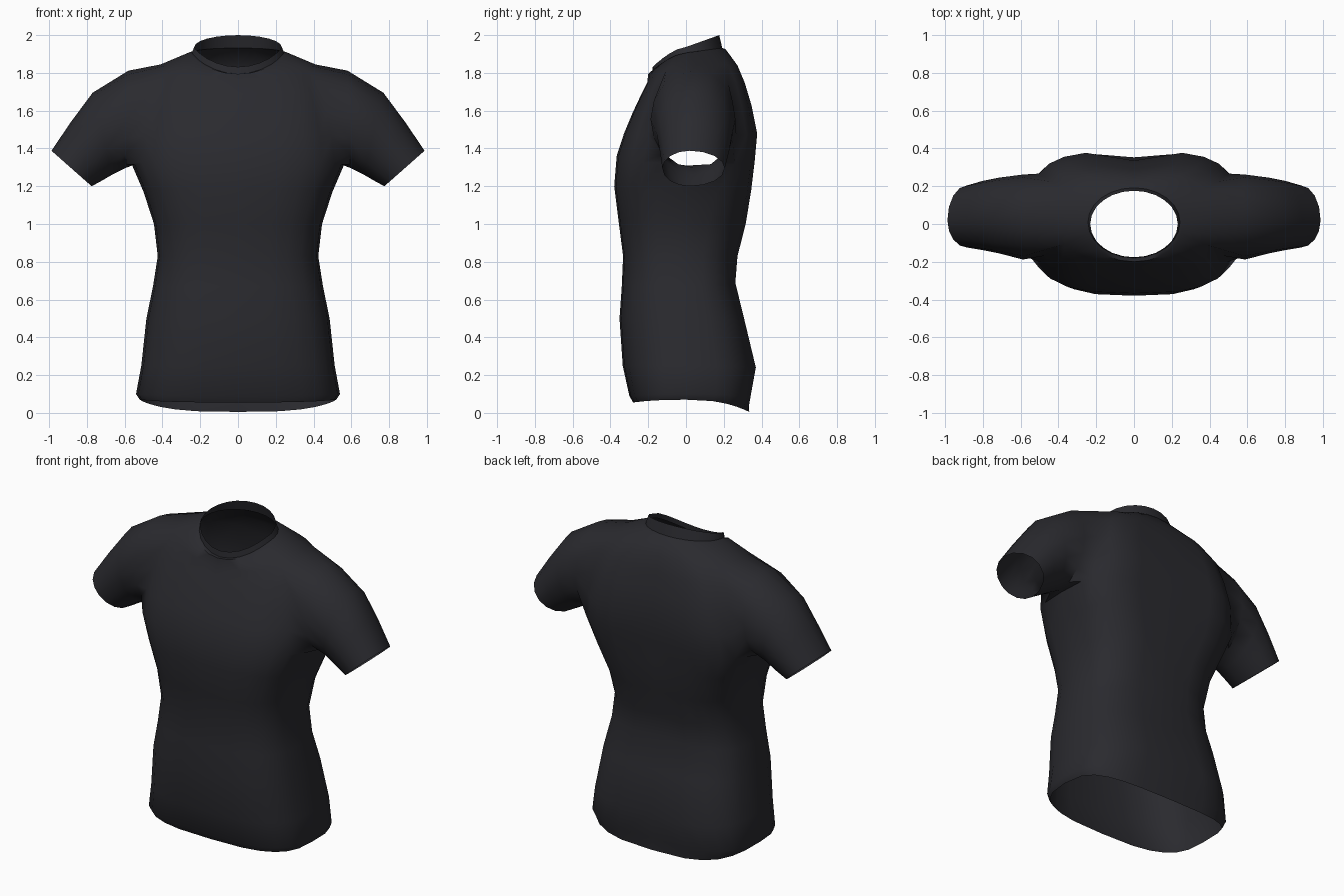
import bpy, bmesh, math
from mathutils import Vector

if "Cube" in bpy.data.objects:
    bpy.data.objects.remove(bpy.data.objects["Cube"])

M = 12  # columns from front centre to back centre on the half body

# half width, y front, y side, y back, z front, z side, z back, roundness, centre-back groove
RINGS = [
    (.520, -.280, .00, .335, .055, .070, .005, .64, .000),  # hem
    (.540, -.300, .02, .348, .090, .100, .080, .64, .020),
    (.512, -.335, .02, .378, .250, .250, .240, .68, .025),
    (.485, -.352, .00, .315, .500, .500, .500, .70, .010),
    (.450, -.340, -.02, .268, .670, .670, .690, .70, .010),  # waist
    (.425, -.333, -.03, .280, .830, .830, .830, .70, .015),
    (.445, -.355, -.02, .324, 1.00, 1.00, 1.00, .68, .025),
    (.500, -.380, .00, .352, 1.20, 1.17, 1.18, .66, .035),
    (.560, -.367, .02, .370, 1.36, 1.31, 1.33, .66, .042),   # armpit
    (.545, -.328, .02, .384, 1.48, 1.46, 1.48, .66, .048),
    (.515, -.282, .03, .353, 1.59, 1.60, 1.63, .66, .038),
    (.480, -.235, .04, .316, 1.69, 1.74, 1.75, .68, .025),
    (.410, -.205, .04, .278, 1.75, 1.845, 1.84, .75, .012),  # shoulder
    (.258, -.200, .01, .210, 1.795, 1.908, 1.925, .95, 0),   # collar seam
    (.244, -.180, .01, .192, 1.795, 1.908, 1.932, 1.0, 0),
    (.232, -.176, .00, .176, 1.832, 1.937, 2.00, 1.0, 0),    # collar top
]
ARMPIT, SHOULDER, COLLAR = 8, 12, 13
C0, C1 = 4, 8  # columns bounding the armhole

# top (x, z), bottom (x, z), y front, y back, y of top
SLEEVE = [
    ((.580, 1.812), (.595, 1.297), -.188, .262, .05),
    ((.770, 1.695), (.665, 1.262), -.155, .245, .04),
    ((.885, 1.540), (.720, 1.230), -.138, .228, .03),
    ((.988, 1.388), (.775, 1.200), -.125, .205, .02),
]


def torso_point(r, i):
    w, yf, ys, yb, zf, zs, zb, p, groove = RINGS[r]
    t = -math.pi / 2 + math.pi * i / M
    c, s = abs(math.cos(t)), abs(math.sin(t))
    end_y, end_z = (yf, zf) if t < 0 else (yb, zb)
    if t > 0 and ARMPIT - 1 <= r < SHOULDER:
        p -= .10  # the upper back is squarer than the chest
    y = ys + (end_y - ys) * s ** p
    if i == M:
        y -= groove
    x = 0 if i in (0, M) else w * c ** p
    bend = 1.0 if r >= COLLAR and t > 0 else 1.6
    return Vector((x, y, zs + (end_z - zs) * s ** bend))


bm = bmesh.new()

# torso and collar, leaving out the armhole
in_hole = lambda r, i: ARMPIT < r < SHOULDER and C0 < i < C1
grid = [[None if in_hole(r, i) else bm.verts.new(torso_point(r, i))
         for i in range(M + 1)] for r in range(len(RINGS))]
for r in range(len(RINGS) - 1):
    for i in range(M):
        if ARMPIT <= r < SHOULDER and C0 <= i < C1:
            continue
        bm.faces.new((grid[r][i], grid[r][i + 1], grid[r + 1][i + 1], grid[r + 1][i]))

# sleeve grown from the armhole edge, starting under the arm and going round the back
mid = (C0 + C1) // 2
loop = [grid[ARMPIT][i] for i in range(mid, C1 + 1)]
loop += [grid[r][C1] for r in range(ARMPIT + 1, SHOULDER)]
loop += [grid[SHOULDER][i] for i in range(C1, C0 - 1, -1)]
loop += [grid[r][C0] for r in range(SHOULDER - 1, ARMPIT, -1)]
loop += [grid[ARMPIT][i] for i in range(C0, mid)]
n = len(loop)
for top, bot, yf, yb, yc in SLEEVE:
    ring = []
    for k in range(n):
        a = math.tau * k / n
        u, v = (1 - math.cos(a)) / 2, math.sin(a)
        y = yc + ((yb - yc) if v > 0 else (yc - yf)) * v
        ring.append(bm.verts.new((bot[0] + (top[0] - bot[0]) * u, y,
                                  bot[1] + (top[1] - bot[1]) * u)))
    for k in range(n):
        j = (k + 1) % n
        bm.faces.new((loop[k], loop[j], ring[j], ring[k]))
    loop = ring

bmesh.ops.recalc_face_normals(bm, faces=bm.faces[:])
# make sure the front of the chest faces forward
bm.faces.ensure_lookup_table()
bm.normal_update()
if bm.faces[4 * M].normal.y > 0:
    bmesh.ops.reverse_faces(bm, faces=bm.faces[:])

mesh = bpy.data.meshes.new("shirt")
bm.to_mesh(mesh)
bm.free()
shirt = bpy.data.objects.new("shirt", mesh)
bpy.context.collection.objects.link(shirt)

# dark cloth
cloth = bpy.data.materials.new("dark_cloth")
cloth.diffuse_color = (.023, .023, .028, 1)
cloth.use_nodes = True
cloth.node_tree.nodes["Principled BSDF"].inputs["Base Color"].default_value = cloth.diffuse_color
mesh.materials.append(cloth)

bpy.context.view_layer.objects.active = shirt
shirt.select_set(True)
bpy.ops.object.shade_smooth_by_angle(angle=math.radians(50))

# other half
mirror = shirt.modifiers.new("mirror", 'MIRROR')
mirror.use_axis[0] = True
mirror.use_clip = True
mirror.merge_threshold = .001
